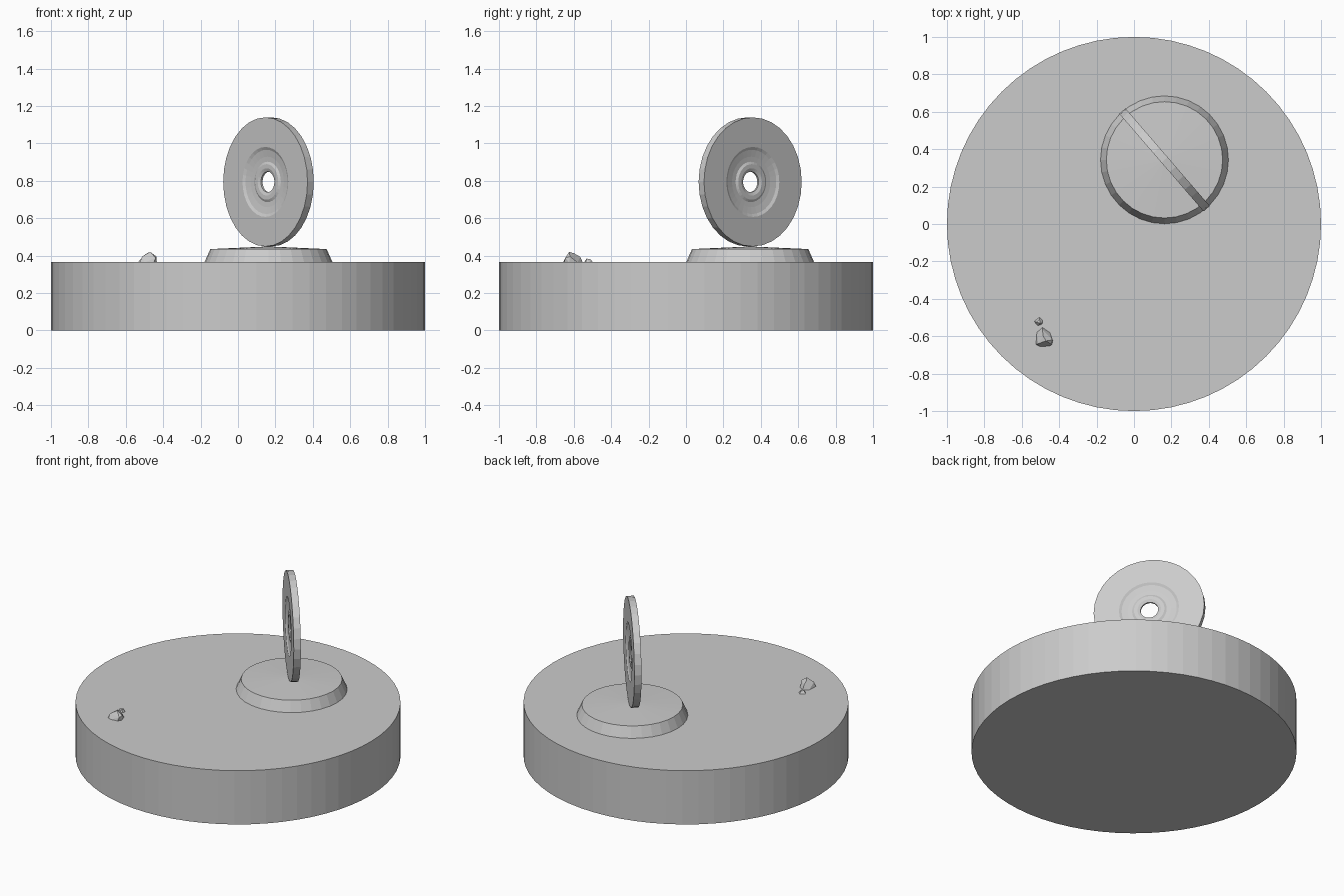
import bpy, bmesh, math
from mathutils import Matrix

if "Cube" in bpy.data.objects:
    bpy.data.objects.remove(bpy.data.objects["Cube"])


def finish(bm, name, matrix=None):
    bmesh.ops.remove_doubles(bm, verts=bm.verts, dist=1e-5)
    bmesh.ops.recalc_face_normals(bm, faces=bm.faces)
    mesh = bpy.data.meshes.new(name)
    bm.to_mesh(mesh)
    bm.free()
    obj = bpy.data.objects.new(name, mesh)
    bpy.context.collection.objects.link(obj)
    if matrix is not None:
        obj.matrix_world = matrix
    return obj


def lathe(name, profile, sides, closed=False, matrix=None):
    """Spin a (radius, height) profile around z."""
    bm = bmesh.new()
    verts = [bm.verts.new((r, 0, z)) for r, z in profile]
    pairs = list(zip(verts, verts[1:]))
    if closed:
        pairs.append((verts[-1], verts[0]))
    edges = [bm.edges.new(p) for p in pairs]
    bmesh.ops.spin(bm, geom=verts + edges, cent=(0, 0, 0), axis=(0, 0, 1),
                   angle=math.tau, steps=sides, use_duplicate=False)
    return finish(bm, name, matrix)


def pebble(name, points):
    bm = bmesh.new()
    for p in points:
        bm.verts.new(p)
    bmesh.ops.convex_hull(bm, input=bm.verts)
    return finish(bm, name)


BASE_TOP = 0.365
CX, CY = 0.163, 0.343

# Broad round base
lathe("base", [(0, 0), (1, 0), (1, BASE_TOP), (0, BASE_TOP)], 64)

# Sloped pedestal with a faintly raised top
lathe("pedestal", [(0, BASE_TOP), (0.342, BASE_TOP), (0.311, 0.435), (0, 0.449)],
      32, matrix=Matrix.Translation((CX, CY, 0)))

# Upright disc: dished on both faces, with a raised ring round the hole
half = [(0.345, 0.022), (0.187, 0.022), (0.172, 0.014), (0.135, 0.008), (0.108, 0.006),
        (0.095, 0.013), (0.073, 0.013), (0.055, 0.006)]
profile = half + [(r, -z) for r, z in reversed(half)]
stand = (Matrix.Translation((CX, CY, 0.794))
         @ Matrix.Rotation(math.radians(40.8), 4, 'Z')
         @ Matrix.Rotation(math.radians(90), 4, 'Y'))
lathe("standing_disc", profile, 32, closed=True, matrix=stand)

# Two loose pebbles
Z = BASE_TOP - 0.002
pebble("large_pebble", [
    (-0.525, -0.645, Z), (-0.50, -0.657, Z), (-0.45, -0.652, Z), (-0.434, -0.625, Z),
    (-0.45, -0.58, Z), (-0.49, -0.552, Z), (-0.52, -0.58, Z),
    (-0.513, -0.64, 0.395), (-0.47, -0.625, 0.42), (-0.436, -0.62, 0.395),
    (-0.485, -0.60, 0.413), (-0.49, -0.565, 0.393), (-0.44, -0.645, 0.388)])
pebble("small_pebble", [
    (-0.535, -0.52, Z), (-0.515, -0.545, Z), (-0.49, -0.535, Z),
    (-0.487, -0.515, Z), (-0.505, -0.497, Z),
    (-0.52, -0.525, 0.382), (-0.50, -0.532, 0.384), (-0.505, -0.51, 0.38)])
